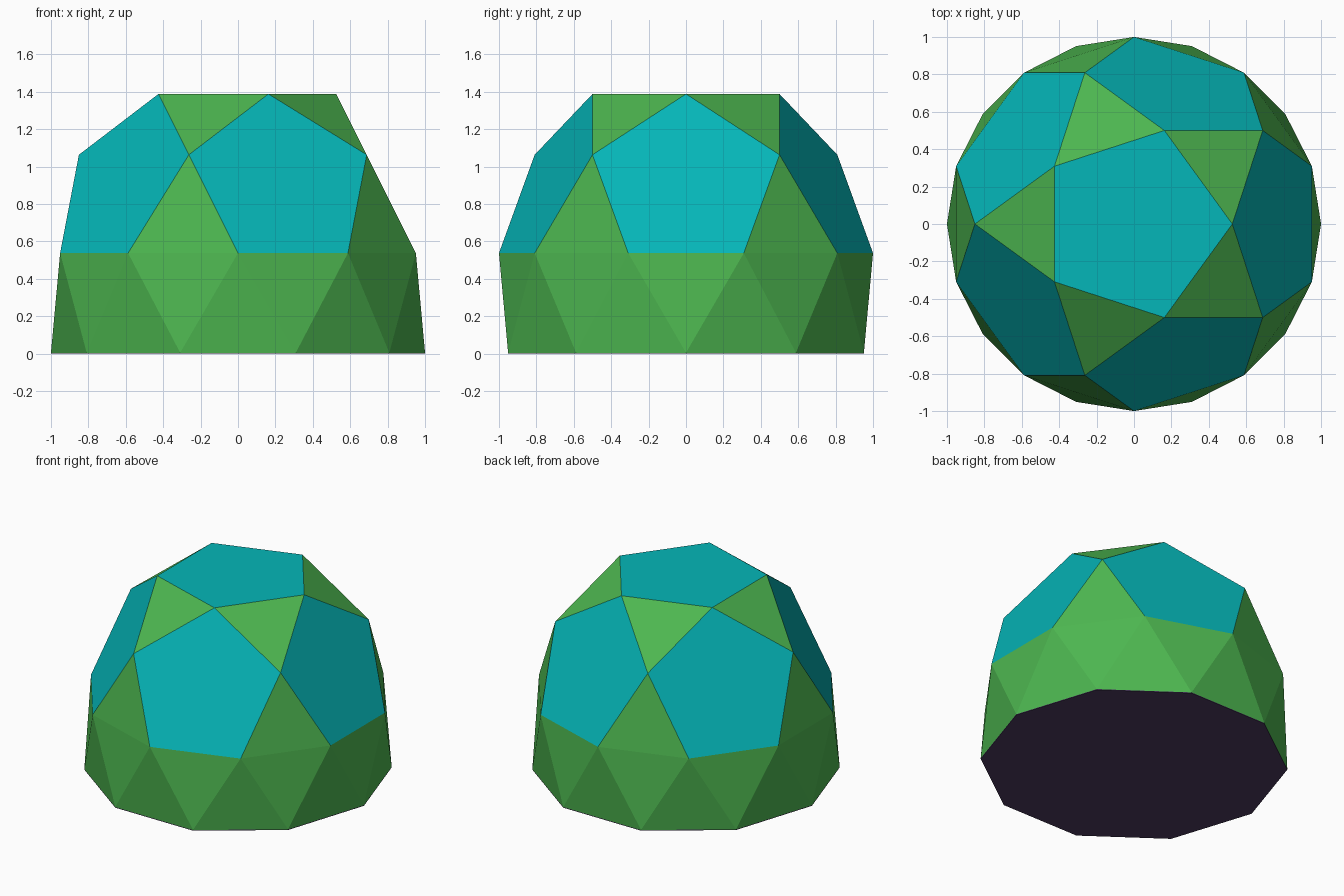
import bpy, bmesh, math

if "Cube" in bpy.data.objects:
    bpy.data.objects.remove(bpy.data.objects["Cube"])


def material(name, rgb):
    m = bpy.data.materials.new(name)
    m.diffuse_color = (*rgb, 1.0)
    m.use_nodes = True
    m.node_tree.nodes["Principled BSDF"].inputs["Base Color"].default_value = m.diffuse_color
    return m


teal = material("teal", (0.0015, 0.47, 0.48))
green = material("leaf green", (0.074, 0.47, 0.08))
dark = material("dark plum", (0.073, 0.044, 0.12))

# Heights and radii follow from equal edges around a ten-sided girdle of radius 1
PLATE = 0.005
EDGE = 2 * math.sin(math.radians(18))
Z_GIRDLE = PLATE + math.sqrt(EDGE ** 2 - (2 * math.sin(math.radians(9))) ** 2)
R_TOP = EDGE / (2 * math.sin(math.radians(36)))
R_MID = R_TOP * (1 + math.sqrt(5)) / 2
Z_TOP = Z_GIRDLE + EDGE * math.sqrt(1 + 2 / math.sqrt(5))
Z_MID = Z_TOP - 0.325

bm = bmesh.new()


def ring(n, radius, z, start):
    step = 2 * math.pi / n
    a0 = math.radians(start)
    return [bm.verts.new((radius * math.cos(a0 + i * step),
                          radius * math.sin(a0 + i * step), z)) for i in range(n)]


def face(verts, mat):
    bm.faces.new(verts).material_index = mat


top = ring(5, R_TOP, Z_TOP, 0)
mid = ring(5, R_MID, Z_MID, 36)
girdle = ring(10, 1.0, Z_GIRDLE, 18)
base = ring(10, 1.0, PLATE, 0)
foot = ring(10, 1.0, 0.0, 0)

# Dome: pentagons with triangles between them
face(top, 0)
for i in range(5):
    j = (i + 1) % 5
    face([top[i], mid[i - 1], girdle[2 * i - 1], girdle[2 * i], mid[i]], 0)
    face([top[i], mid[i], top[j]], 1)
    face([mid[i], girdle[2 * i], girdle[2 * i + 1]], 1)

# Lower band of alternating triangles, and the thin dark base plate
for i in range(10):
    j = (i + 1) % 10
    face([girdle[i], base[i], base[j]], 1)
    face([girdle[i], base[j], girdle[j]], 1)
    face([base[i], foot[i], foot[j], base[j]], 2)
face(foot[::-1], 2)

bmesh.ops.recalc_face_normals(bm, faces=bm.faces[:])
mesh = bpy.data.meshes.new("faceted_dome")
bm.to_mesh(mesh)
bm.free()
for m in (teal, green, dark):
    mesh.materials.append(m)
bpy.context.collection.objects.link(bpy.data.objects.new("faceted_dome", mesh))
